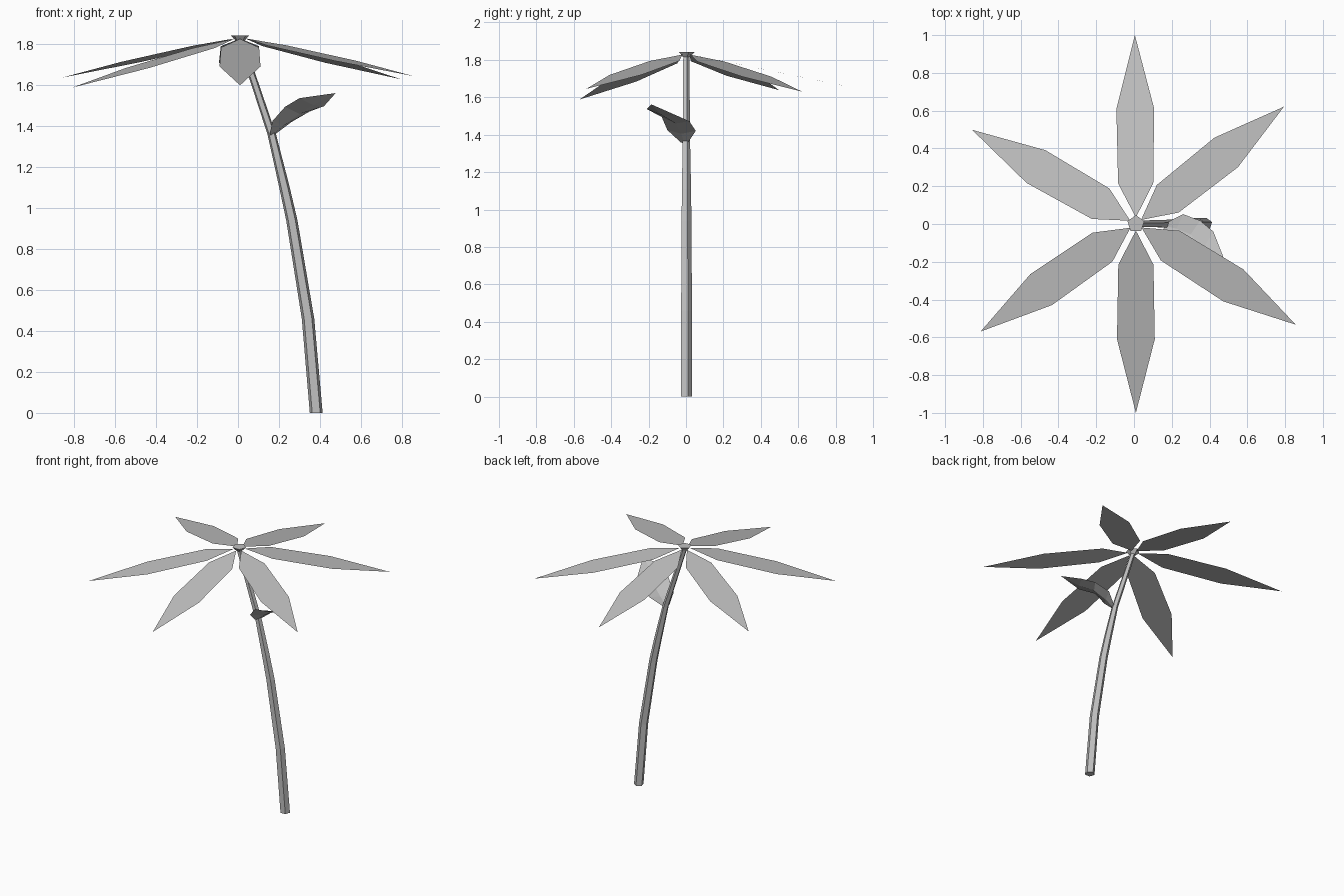
import bpy
from math import sin, cos, radians, pi
from mathutils import Vector

default = bpy.data.objects.get("Cube")
if default:
    bpy.data.objects.remove(default, do_unlink=True)

GREY = (0.53, 0.53, 0.53, 1)
grey = bpy.data.materials.new("light_grey")
grey.use_nodes = True
grey.diffuse_color = GREY
grey.node_tree.nodes["Principled BSDF"].inputs["Base Color"].default_value = GREY


def make(name, verts, faces):
    mesh = bpy.data.meshes.new(name)
    mesh.from_pydata([tuple(v) for v in verts], [], faces)
    mesh.materials.append(grey)
    mesh.update()
    obj = bpy.data.objects.new(name, mesh)
    bpy.context.collection.objects.link(obj)
    return obj


def pentagon_tube(name, rings):
    """Closed five-sided tube through rings of (x, z, radius)."""
    n = 5
    verts = [(x + r * cos(pi / 2 + 2 * pi * i / n), r * sin(pi / 2 + 2 * pi * i / n), z)
             for x, z, r in rings for i in range(n)]
    faces = [(k * n + i, k * n + (i + 1) % n, (k + 1) * n + (i + 1) % n, (k + 1) * n + i)
             for k in range(len(rings) - 1) for i in range(n)]
    last = (len(rings) - 1) * n
    faces += [tuple(reversed(range(n))), tuple(range(last, last + n))]
    return make(name, verts, faces)


# Curved stem and flared flower centre
pentagon_tube("stem", [(0.382, 0, 0.033), (0.342, 0.46, 0.032), (0.263, 0.94, 0.029),
                       (0.225, 1.11, 0.027), (0.165, 1.36, 0.022), (0.01, 1.825, 0.018)])
pentagon_tube("flower_centre", [(0.01, 1.815, 0.02), (0.01, 1.843, 0.047)])

# Flat petals: outline as (distance from centre, half width)
OUTLINE = [(0.035, 0), (0.215, -0.093), (0.61, -0.1), (1, 0), (0.61, 0.1), (0.215, 0.093)]
PETALS = [("back_petal", 90.3, 1.63), ("back_left_petal", 38.4, 1.63),
          ("front_left_petal", -32.2, 1.645), ("front_petal", -90, 1.6),
          ("front_right_petal", 214.7, 1.588), ("back_right_petal", 150.1, 1.638)]
for name, angle, tip_z in PETALS:
    a = radians(angle)
    along, across = Vector((cos(a), sin(a), 0)), Vector((-sin(a), cos(a), 0))
    verts = [Vector((0.01, 0, 1.835 + (tip_z - 1.835) * d)) + along * d + across * w
             for d, w in OUTLINE]
    make(name, verts, [tuple(range(6))])

# Cupped leaf: rows of front edge, midrib, back edge, closing in a tip
ROWS = [[(0.155, -0.027, 1.358), (0.165, -0.01, 1.355), (0.178, 0.01, 1.358)],
        [(0.168, -0.10, 1.425), (0.225, -0.025, 1.405), (0.26, 0.052, 1.42)],
        [(0.23, -0.13, 1.495), (0.30, -0.055, 1.46), (0.35, 0.018, 1.472)],
        [(0.30, -0.21, 1.537), (0.365, -0.13, 1.505), (0.42, -0.04, 1.498)]]
leaf_verts = [p for row in ROWS for p in row] + [(0.477, -0.185, 1.562)]
leaf_faces = [(3 * r + c, 3 * r + c + 3, 3 * r + c + 4, 3 * r + c + 1)[::1]
              for r in range(3) for c in range(2)]
leaf_faces += [(9, 12, 10), (10, 12, 11)]
make("leaf", leaf_verts, leaf_faces)
